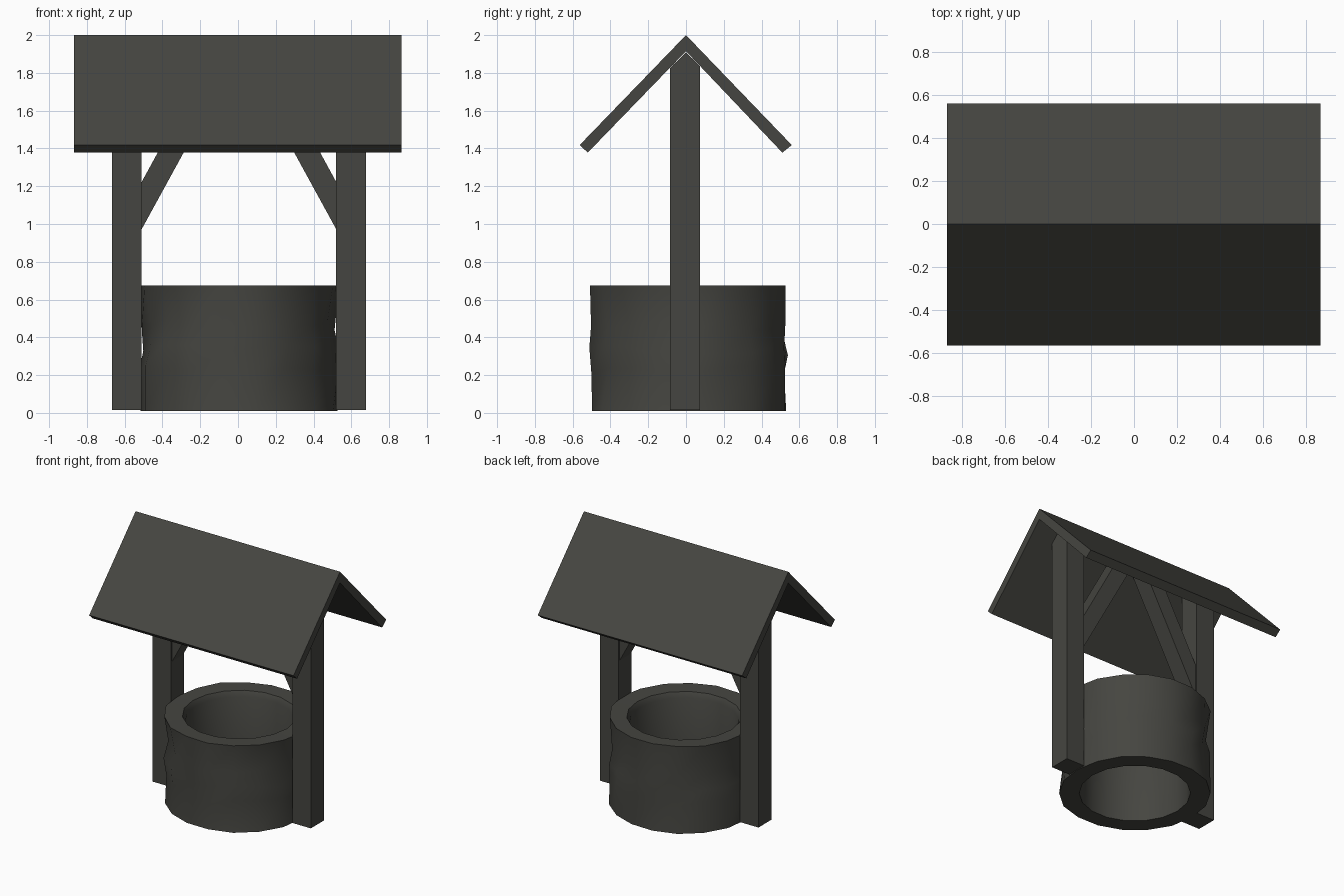
import bpy, bmesh, math, random

if "Cube" in bpy.data.objects:
    bpy.data.objects.remove(bpy.data.objects["Cube"])

random.seed(4)
mat = bpy.data.materials.new("dark grey")
mat.diffuse_color = (0.06, 0.06, 0.052, 1)
mat.use_nodes = True
mat.node_tree.nodes["Principled BSDF"].inputs["Base Color"].default_value = mat.diffuse_color


def finish(name, bm):
    bmesh.ops.recalc_face_normals(bm, faces=bm.faces[:])
    me = bpy.data.meshes.new(name)
    bm.to_mesh(me)
    bm.free()
    me.materials.append(mat)
    ob = bpy.data.objects.new(name, me)
    bpy.context.collection.objects.link(ob)
    return ob


def prism(name, pts, axis, a, b):
    """Extrude a 2D outline (second coordinate = z) along x or y from a to b."""
    bm = bmesh.new()
    place = (lambda p, t: (t, p[0], p[1])) if axis == 'x' else (lambda p, t: (p[0], t, p[1]))
    lo = [bm.verts.new(place(p, a)) for p in pts]
    hi = [bm.verts.new(place(p, b)) for p in pts]
    bm.faces.new(lo)
    bm.faces.new(hi)
    n = len(pts)
    for i in range(n):
        j = (i + 1) % n
        bm.faces.new((lo[i], lo[j], hi[j], hi[i]))
    return finish(name, bm)


# Pitched roof
prism("roof", [(0, 2), (0.56, 1.418), (0.51, 1.378), (0, 1.915),
               (-0.52, 1.378), (-0.563, 1.418)], 'x', -0.868, 0.865)

# Posts with gabled tops, and diagonal braces meeting under the ridge
for side, label in ((-1, "left"), (1, "right")):
    c = 0.005
    prism(label + "_post", [(-0.085, 0.015), (0.075, 0.015), (0.075, 1.835),
                            (0, 1.908), (-0.085, 1.825)], 'x',
          side * 0.515 + c, side * 0.672 + c)
    prism(label + "_brace", [(side * x + c, z) for x, z in
                             ((0.53, 0.945), (0.53, 1.195), (0.175, 1.845), (0.037, 1.845))],
          'y', -0.068, 0.062)

# Round well wall: an open tube with an uneven outer face
SEG = 18
section = [(0.525, 0.01, 0.008), (0.512, 0.23, 0.018), (0.518, 0.33, 0.018),
           (0.508, 0.46, 0.018), (0.525, 0.675, 0.008),
           (0.40, 0.67, 0.0), (0.38, 0.63, 0.0), (0.39, 0.01, 0.0)]
bm = bmesh.new()
rings = []
for r, z, wob in section:
    ring = []
    for i in range(SEG):
        t = 2 * math.pi * i / SEG
        rr = r + random.uniform(-wob, wob)
        zz = z + (random.uniform(-0.03, 0.03) if wob > 0.01 else 0)
        ring.append(bm.verts.new((0.005 + rr * math.cos(t), 0.015 + rr * math.sin(t), zz)))
    rings.append(ring)
for k in range(len(rings)):
    a, b = rings[k], rings[(k + 1) % len(rings)]
    for i in range(SEG):
        j = (i + 1) % SEG
        bm.faces.new((a[i], a[j], b[j], b[i]))
wall = finish("well_wall", bm)
bpy.context.view_layer.objects.active = wall
wall.select_set(True)
bpy.ops.object.shade_smooth_by_angle(angle=math.radians(50))
